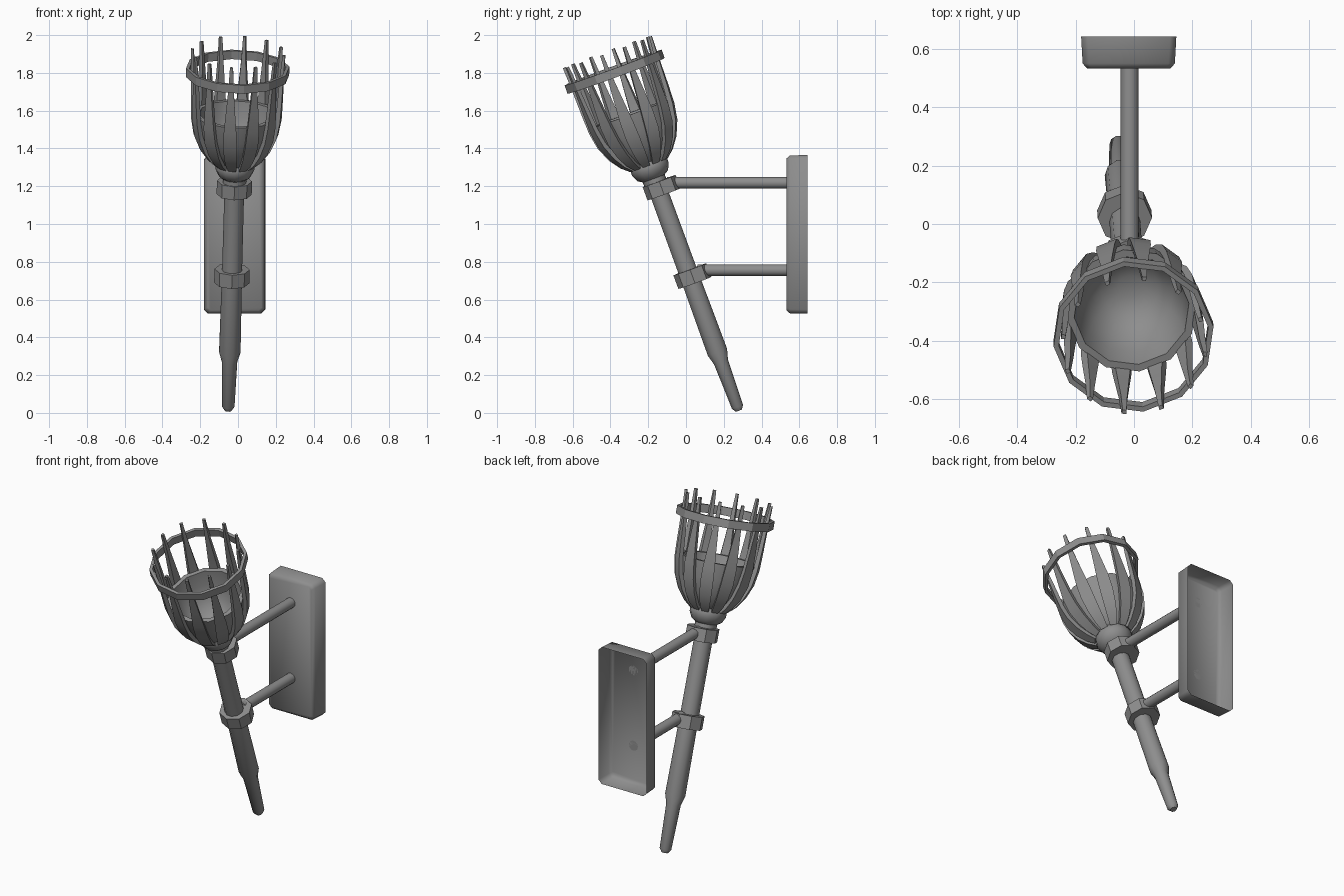
import bpy, bmesh
from math import sin, cos, pi, radians
from mathutils import Vector, Matrix

if "Cube" in bpy.data.objects:
    bpy.data.objects.remove(bpy.data.objects["Cube"])

# Tilted torch frame: local z runs from the handle tip to the basket
TIP = Vector((-0.052, 0.28, 0.012))
AXIS = Vector((0.05, -0.66, 1.80)).normalized()
SIDE = (Vector((1, 0, 0)) - AXIS * AXIS.x).normalized()
TILT = Matrix.Translation(TIP) @ Matrix((SIDE, AXIS.cross(SIDE), AXIS)).transposed().to_4x4()

# Dark iron
IRON = bpy.data.materials.new("dark_iron")
IRON.diffuse_color = (0.27, 0.27, 0.27, 1)
IRON.use_nodes = True
IRON.node_tree.nodes["Principled BSDF"].inputs["Base Color"].default_value = IRON.diffuse_color


def finish(name, bm, matrix, angle=40, normals=True):
    if normals:
        bmesh.ops.recalc_face_normals(bm, faces=bm.faces)
    me = bpy.data.meshes.new(name)
    bm.to_mesh(me)
    bm.free()
    me.materials.append(IRON)
    ob = bpy.data.objects.new(name, me)
    bpy.context.collection.objects.link(ob)
    ob.matrix_world = matrix
    bpy.ops.object.select_all(action='DESELECT')
    ob.select_set(True)
    bpy.context.view_layer.objects.active = ob
    if angle:
        bpy.ops.object.shade_smooth_by_angle(angle=radians(angle))
    return ob


def loft(bm, rings, closed=False):
    rings = [[bm.verts.new(p) for p in ring] for ring in rings]
    pairs = list(zip(rings, rings[1:]))
    if closed:
        pairs.append((rings[-1], rings[0]))
    n = len(rings[0])
    for a, b in pairs:
        for i in range(n):
            j = (i + 1) % n
            bm.faces.new((a[i], a[j], b[j], b[i]))
    if not closed:
        bm.faces.new(rings[0][::-1])
        bm.faces.new(rings[-1])


def lathe(name, profile, n, matrix=TILT, phase=0, dy=0, closed=False, angle=40):
    bm = bmesh.new()
    rings = [[(r * cos(phase + 2 * pi * i / n), dy + r * sin(phase + 2 * pi * i / n), z)
              for i in range(n)] for r, z in profile]
    loft(bm, rings, closed)
    return finish(name, bm, matrix, angle)


# Handle with tapered tip
lathe("handle", [(0.018, 0), (0.033, 0.022), (0.041, 0.275), (0.057, 0.33),
                 (0.053, 0.8), (0.052, 1.30)], 10)

# Collar and bulb under the basket
lathe("bulb", [(0.062, 1.28), (0.062, 1.31), (0.086, 1.325), (0.103, 1.36),
               (0.103, 1.385), (0.090, 1.42)], 12)

# Eight-sided clamps, offset towards the wall
for name, lo, hi, off in (("upper_clamp", 1.212, 1.287, 0.022), ("lower_clamp", 0.715, 0.792, 0.014)):
    lathe(name, [(0.093, lo), (0.093, hi)], 8, dy=off, angle=0)

# Fuel bowl with wide rim
lathe("bowl", [(0.07, 1.385), (0.12, 1.42), (0.172, 1.49), (0.208, 1.58), (0.224, 1.675),
               (0.198, 1.675), (0.183, 1.59), (0.15, 1.51), (0.10, 1.455), (0.04, 1.435)],
      12, phase=radians(7))

# Top band of the basket
lathe("basket_band", [(0.276, 1.888), (0.276, 1.935), (0.258, 1.935), (0.258, 1.888)],
      12, phase=radians(7), closed=True, angle=0)

# Twelve tapering ribs: radius, height, width, depth
RIB = [(0.105, 1.385, 0.040, 0.022), (0.145, 1.42, 0.056, 0.024), (0.188, 1.48, 0.068, 0.026),
       (0.222, 1.56, 0.074, 0.026), (0.238, 1.65, 0.068, 0.026), (0.243, 1.76, 0.050, 0.024),
       (0.247, 1.90, 0.028, 0.020), (0.252, 2.022, 0.017, 0.014)]
bm = bmesh.new()
for k in range(12):
    turn = Matrix.Rotation(radians(-8 + 30 * k), 3, 'Z')
    rings = []
    for i, (r, z, w, d) in enumerate(RIB):
        p, q = RIB[max(i - 1, 0)], RIB[min(i + 1, len(RIB) - 1)]
        out = Vector((q[1] - p[1], 0, p[0] - q[0])).normalized() * d
        c = Vector((r, 0, z))
        half = Vector((0, w / 2, 0))
        rings.append([turn @ v for v in (c - half, c + half, c + half * 0.8 - out, c - half * 0.8 - out)])
    loft(bm, rings)
finish("basket_ribs", bm, TILT, 30)

# Wall bracket rods
for name, z, y0 in (("upper_rod", 1.218, -0.10), ("lower_rod", 0.755, 0.06)):
    m = Matrix.Translation((-0.015, y0, z)) @ Matrix.Rotation(-pi / 2, 4, 'X')
    lathe(name, [(0.031, 0), (0.031, 0.532 - y0)], 12, m)

# Wall plate: chamfered pan, open at the back
bm = bmesh.new()


def octagon(hx, hz, c, y):
    return [bm.verts.new((x, y, z)) for x, z in (
        (hx, hz - c), (hx - c, hz), (c - hx, hz), (-hx, hz - c),
        (-hx, c - hz), (c - hx, -hz), (hx - c, -hz), (hx, c - hz))]


loops = [octagon(0.163, 0.42, 0.022, 0.642), octagon(0.158, 0.418, 0.022, 0.55),
         octagon(0.142, 0.402, 0.015, 0.532)]
for a, b in zip(loops, loops[1:]):
    for i in range(8):
        j = (i + 1) % 8
        bm.faces.new((a[j], a[i], b[i], b[j]))
bm.faces.new(loops[-1])
bmesh.ops.recalc_face_normals(bm, faces=bm.faces)
front = max(bm.faces, key=lambda f: f.calc_area())
if front.normal.y > 0:
    bmesh.ops.reverse_faces(bm, faces=bm.faces)
finish("wall_plate", bm, Matrix.Translation((-0.018, 0, 0.945)), 50, normals=False)
